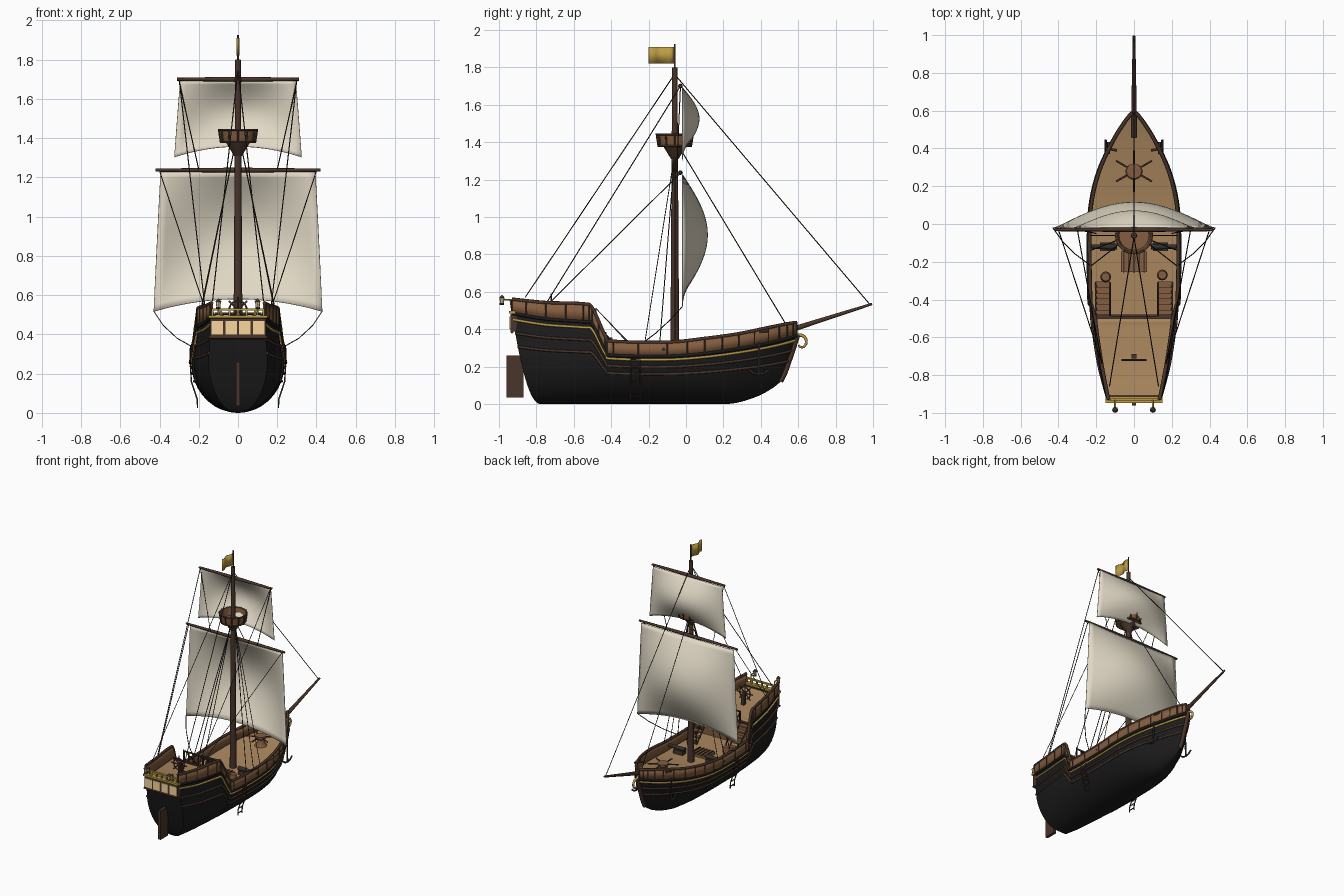
import bpy, bmesh, math
from math import sin, cos, pi, sqrt
from mathutils import Vector

if "Cube" in bpy.data.objects:
    bpy.data.objects.remove(bpy.data.objects["Cube"])

def mat(name, r, g, b):
    m = bpy.data.materials.new(name)
    m.diffuse_color = (r, g, b, 1)
    m.use_nodes = True
    m.node_tree.nodes["Principled BSDF"].inputs["Base Color"].default_value = m.diffuse_color
    return m

BLACK = mat("black_paint", .012, .011, .011)
WOOD = mat("plank_wood", .23, .11, .05)
DARK = mat("dark_wood", .065, .035, .023)
DECK = mat("deck_wood", .40, .24, .11)
GOLD = mat("gold", .50, .33, .06)
SAIL = mat("sail_cloth", .75, .69, .56)
ROPE = mat("rope", .035, .025, .02)
GLASS = mat("lit_glass", .95, .68, .34)
IRON = mat("iron", .03, .03, .03)

def finish(name, bm, m, angle=40):
    bmesh.ops.remove_doubles(bm, verts=bm.verts, dist=1e-5)
    bmesh.ops.recalc_face_normals(bm, faces=bm.faces)
    me = bpy.data.meshes.new(name)
    bm.to_mesh(me)
    bm.free()
    ob = bpy.data.objects.new(name, me)
    bpy.context.collection.objects.link(ob)
    me.materials.append(m)
    if angle:
        bpy.context.view_layer.objects.active = ob
        ob.select_set(True)
        bpy.ops.object.shade_smooth_by_angle(angle=math.radians(angle))
        ob.select_set(False)
    return ob

def grids(name, sheets, m, thick=0):
    bm = bmesh.new()
    for rows in sheets:
        vs = [[bm.verts.new(p) for p in r] for r in rows]
        for a, b in zip(vs, vs[1:]):
            for i in range(len(a) - 1):
                bm.faces.new((a[i], a[i + 1], b[i + 1], b[i]))
    ob = finish(name, bm, m)
    if thick:
        s = ob.modifiers.new("thickness", 'SOLIDIFY')
        s.thickness, s.offset = thick, 0
    return ob

def boxes(name, items, m):
    bm = bmesh.new()
    for c, d in items:
        for v in bmesh.ops.create_cube(bm, size=1)['verts']:
            v.co = Vector(c) + Vector([v.co[i] * d[i] for i in range(3)])
    return finish(name, bm, m, 0)

def tubes(name, paths, r, m, r2=None, res=2):
    cu = bpy.data.curves.new(name, 'CURVE')
    cu.dimensions, cu.bevel_depth, cu.bevel_resolution, cu.use_fill_caps = '3D', r, res, True
    for p in paths:
        sp = cu.splines.new('POLY')
        sp.points.add(len(p) - 1)
        for i, q in enumerate(p):
            sp.points[i].co = (*q, 1)
            sp.points[i].radius = 1 if r2 is None else 1 + (r2 / r - 1) * i / (len(p) - 1)
    ob = bpy.data.objects.new(name, cu)
    cu.materials.append(m)
    bpy.context.collection.objects.link(ob)

def lathe(name, prof, locs, m, n=16):
    grids(name, [[[(x + r * cos(2 * pi * i / n), y + r * sin(2 * pi * i / n), z + h) for i in range(n + 1)]
                  for r, h in prof] for x, y, z in locs], m)

def both(path):
    return [path, [(-x, y, z) for x, y, z in path]]

# hull stations: y keel, y sheer, z keel, z sheer, max half width, sheer half width, z bulwark top
ST = [(-.78, -.93, 0, .485, .15, .135, .56), (-.70, -.75, 0, .455, .19, .17, .542),
      (-.53, -.55, 0, .44, .22, .20, .535), (-.49, -.50, 0, .425, .225, .205, .51),
      (-.43, -.43, 0, .285, .23, .225, .36), (-.39, -.39, 0, .26, .235, .23, .335),
      (-.10, -.10, 0, .255, .238, .235, .33), (.10, .10, 0, .27, .228, .226, .35),
      (.25, .28, .003, .295, .185, .183, .375), (.38, .44, .04, .325, .11, .11, .408),
      (.47, .54, .09, .35, .048, .048, .428), (.51, .59, .125, .365, .008, .008, .435)]

def station(s):
    i = min(int(s), len(ST) - 2)
    t = s - i
    a, b, c, d = (ST[max(0, min(len(ST) - 1, i + k))] for k in (-1, 0, 1, 2))
    return [.5 * (2 * q + (r - p) * t + (2 * p - 5 * q + 4 * r - u) * t * t + (3 * q - p - 3 * r + u) * t ** 3)
            for p, q, r, u in zip(a, b, c, d)]

def widest(st):
    return st[3] if st[1] > .1 else min(st[3], .27)

def side(st, z, out=0.0):
    yb, yt, zk, zs, w, wt, _ = st
    zm = widest(st)
    if z <= zm:
        x = w * sqrt(max(0, 1 - (1 - max(0, z - zk) / (zm - zk)) ** 2))
    else:
        x = w + (wt - w) * min(1, (z - zm) / max(1e-4, zs - zm))
    t = min(1, max(0, (z - zk) / (zs - zk)))
    return (max(0, x + out), yb + (yt - yb) * (sqrt(t) if yt < 0 else t), z)

N = 66
SS = [station(11 * i / N) for i in range(N + 1)]

# hull shell and transom
def section(st):
    zm = widest(st)
    zz = [st[2] + (zm - st[2]) * (1 - cos(pi / 2 * k / 9)) for k in range(10)]
    return [side(st, z) for z in zz + [zm + (st[3] - zm) * k / 4 for k in range(1, 5)]]
half = [section(st) for st in SS]
mirror = lambda rows: [[(-x, y, z) for x, y, z in r] for r in rows]
ends = [[[p, (-p[0], p[1], p[2])] for p in half[k]] for k in (0, -1)]
grids("hull", [half, mirror(half)] + ends, BLACK)

# bulwarks, posts, rails and wales
bul = [[side(st, st[3]), side(st, st[6])] for st in SS]
grids("bulwarks", [bul, mirror(bul)], WOOD, .014)
tubes("bulwark_posts", [q for st in SS[::3] for q in both([side(st, st[3], .006), side(st, st[6], .006)])], .005, DARK, res=0)
tubes("bulwark_rails", both([side(st, st[6]) for st in SS]), .010, DARK)
tubes("sheer_wales", both([side(st, st[3], .004) for st in SS]), .009, BLACK)
tubes("gold_bands", both([side(st, st[3] * .93, .002) for st in SS]), .007, GOLD)
for f in (.78, .63):
    tubes("brown_wales", both([side(st, st[3] * f, .001) for st in SS]), .007, DARK)

# decks and quarterdeck bulkhead
def deck(name, sts, zf):
    rows = []
    for st in sts:
        x, _, z = side(st, zf(st), -.003)
        rows.append([(-x, st[1], z), (x, st[1], z)])
    grids(name, [rows], DECK)
deck("quarterdeck", [s for s in SS if s[1] < -.49], lambda s: s[3] - .006)
deck("main_deck", [s for s in SS if s[1] > -.51], lambda s: .25 if s[1] < -.1 else s[3] - .005)
boxes("bulkhead", [((0, -.495, .335), (.41, .012, .18))], WOOD)
boxes("deck_edge", [((0, -.49, .425), (.41, .02, .012))], DARK)
tubes("quarterdeck_rail", [[(-.12, -.485, .505), (.12, -.485, .505)]] +
      [[(x * .04, -.485, .42), (x * .04, -.485, .505)] for x in range(-3, 4)], .006, DARK)

# stairs up to the quarterdeck
boxes("stairs", [((sx * .165, -.47 + .03 * k, .41 - .03 * k), (.07, .032, .012)) for sx in (-1, 1) for k in range(6)], WOOD)
tubes("stair_rails", [p for x in (.128, .202) for p in both([(x, -.48, .42), (x, -.31, .25)])]
      + both([(.128, -.31, .25), (.128, -.31, .33), (.128, -.48, .51), (.128, -.48, .42)]), .005, DARK)

# stern gallery, balustrade, rudder, stem
boxes("stern_gallery", [((0, -.922, .434), (.285, .035, .095))], DARK)
boxes("stern_windows", [((x, -.941, .434), (.058, .006, .068)) for x in (-.105, -.035, .035, .105)], GLASS)
boxes("gallery_trim", [((0, -.93, .490), (.30, .035, .014)), ((0, -.93, .528), (.27, .016, .010))] +
      [((x * .043, -.93, .508), (.010, .010, .036)) for x in range(-3, 4)], GOLD)
tubes("gallery_base", [[(-.15, -.93, .385), (.15, -.93, .385)]], .008, DARK)
boxes("rudder", [((0, -.915, .148), (.022, .09, .225))], DARK)
tubes("stem_post", [[(0, .505, .12), (0, .53, .17), (0, .565, .27), (0, .597, .37)]], .014, DARK)
tubes("figurehead_scroll", [[(0, .585, .375)] + [(0, .615 + (.038 - .0016 * k) * cos(2.0 - .32 * k),
      .328 + (.042 - .0016 * k) * sin(2.0 - .32 * k)) for k in range(15)]], .010, GOLD, .005)

# stern lanterns
LP = [(x, -.984, .53) for x in (-.1, .1)]
lathe("lantern_glass", [(.010, .008), (.013, .036)], LP, GLASS, 8)
lathe("lantern_caps", [(0, .054), (.008, .046), (.016, .036), (0, .036)], LP, IRON, 8)
lathe("lantern_bases", [(0, 0), (.012, 0), (.012, .009), (0, .009)], LP, IRON, 8)
tubes("lantern_arms", [[(x, -.93, .50), (x, -.94, .558), (x, -.975, .558)] for x in (-.1, .1)], .005, GOLD)

# mast, crow's nest, yards, bowsprit
MY = -.06
tubes("mast", [[(0, MY, .24), (0, MY, 1.8)]], .024, DARK, .014, 4)
tubes("flag_pole", [[(0, MY, 1.78), (0, MY, 1.925)]], .005, DARK)
lathe("crows_nest", [(0, 1.375), (.085, 1.375), (.097, 1.445), (.088, 1.445), (.079, 1.385), (0, 1.385)], [(0, MY, 0)], WOOD, 20)
ring = lambda r, z, n=20: [(r * cos(2 * pi * i / n), MY + r * sin(2 * pi * i / n), z) for i in range(n + 1)]
tubes("nest_hoops", [ring(.087, 1.38), ring(.096, 1.442)], .005, DARK)
tubes("nest_staves", [[a, b] for a, b in zip(ring(.087, 1.375, 12), ring(.098, 1.447, 12))], .005, DARK, res=0)
lathe("nest_support", [(.02, 1.31), (.06, 1.375)], [(0, MY, 0)], DARK)
for z, w in ((1.237, .42), (1.70, .31)):
    tubes("yard", both([(0, -.03, z), (w, -.03, z)]), .013, DARK, .008)
tubes("bowsprit", [[(0, .46, .365), (0, .995, .535)]], .017, DARK, .007, 3)

# sails
def sail(name, zt, zb, arch, wt, wb, bulge):
    M = 20
    rows = []
    for j in range(M + 1):
        v = j / M
        rows.append([((wt + (wb - wt) * v) * u, -.02 + bulge * sin(pi * v) * cos(pi * u / 2),
                      zt + (zb + arch * (1 - u * u) - zt) * v) for u in [2 * i / M - 1 for i in range(M + 1)]])
    grids(name, [rows], SAIL, .004)
sail("main_sail", 1.228, .515, .065, .395, .43, .135)
sail("top_sail", 1.692, 1.302, .055, .295, .325, .09)
grids("flag", [[[(.008 * sin(k * .9), -.065 - .0135 * k, z) for k in range(11)] for z in (1.82, 1.91)]], GOLD, .002)

# rigging
R = [[(0, -.05, 1.75), (0, .985, .53)], [(0, -.04, 1.38), (0, .55, .40)]]
for a, b in [((0, -.07, 1.75), (.13, -.86, .57)), ((.30, -.03, 1.70), (.17, -.74, .55)),
             ((.40, -.03, 1.235), (.175, -.72, .55)), ((.02, -.06, 1.34), (.225, -.22, .33)),
             ((.02, -.06, 1.34), (.23, -.14, .33)), ((.02, -.06, 1.34), (.23, -.06, .33)),
             ((.30, -.03, 1.69), (.20, -.05, 1.24))]:
    R += both([a, b])
R += both([(.43, -.02, .52), (.38, -.09, .445), (.31, -.16, .38), (.23, -.22, .335)])
tubes("rigging", R, .0028, ROPE, res=0)

# steering wheel
WC = Vector((0, -.72, .525))
polar = lambda r, a: (WC.x + r * cos(a), WC.y, WC.z + r * sin(a))
tubes("wheel", [[polar(.045, pi * i / 12) for i in range(25)]] +
      [[polar(0, pi * i / 4), polar(.065, pi * i / 4)] for i in range(8)], .0045, DARK)
boxes("wheel_stand", [((0, -.70, .485), (.025, .025, .08))], DARK)

# capstan, barrels, hatch, cannons
lathe("capstan", [(.045, 0), (.028, .02), (.026, .05), (.04, .06), (.04, .078), (0, .08)], [(0, .28, .29)], WOOD)
tubes("capstan_bars", [[(0, .28, .358), (.11 * sin(pi * k / 3), .28 + .11 * cos(pi * k / 3), .358)] for k in range(6)], .005, DARK)
lathe("barrels", [(0, 0), (.022, 0), (.029, .035), (.022, .07), (0, .07)], [(-.15, -.28, .25), (.15, -.27, .25)], WOOD, 12)
boxes("hatch", [((0, -.2, .258), (.14, .11, .02))], WOOD)
boxes("hatch_bars", [((x * .027, -.2, .27), (.008, .112, .008)) for x in range(-2, 3)], DARK)
tubes("cannons", both([(.09, -.12, .292), (.245, -.12, .292)]), .016, IRON, .010, 3)
boxes("cannon_carriages", [((s * .14, -.12, .266), (.08, .045, .03)) for s in (-1, 1)], DARK)

# side ladders and anchors
L = []
for y in (-.295, -.245):
    L += both([(.243, y, .26), (.238, y, .16), (.208, y, .07), (.206, y, .025)])
for z, x in ((.04, .206), (.08, .212), (.12, .226), (.16, .238), (.20, .241), (.24, .243)):
    L += both([(x, -.295, z), (x, -.245, z)])
tubes("side_ladders", L, .004, DARK, res=1)
tubes("anchors", both([(.145, .39, .33), (.15, .39, .16)]) +
      both([(.15, .335, .185), (.15, .36, .165), (.15, .39, .16), (.15, .42, .165), (.15, .445, .185)]), .006, IRON)
tubes("catheads", both([(.09, .39, .39), (.15, .40, .385)]) + both([(.135, .37, .39), (.135, .435, .39)]), .007, DARK)

# bake curves and modifiers to plain meshes
bpy.ops.object.select_all(action='SELECT')
bpy.context.view_layer.objects.active = bpy.data.objects["hull"]
bpy.ops.object.convert(target='MESH')
